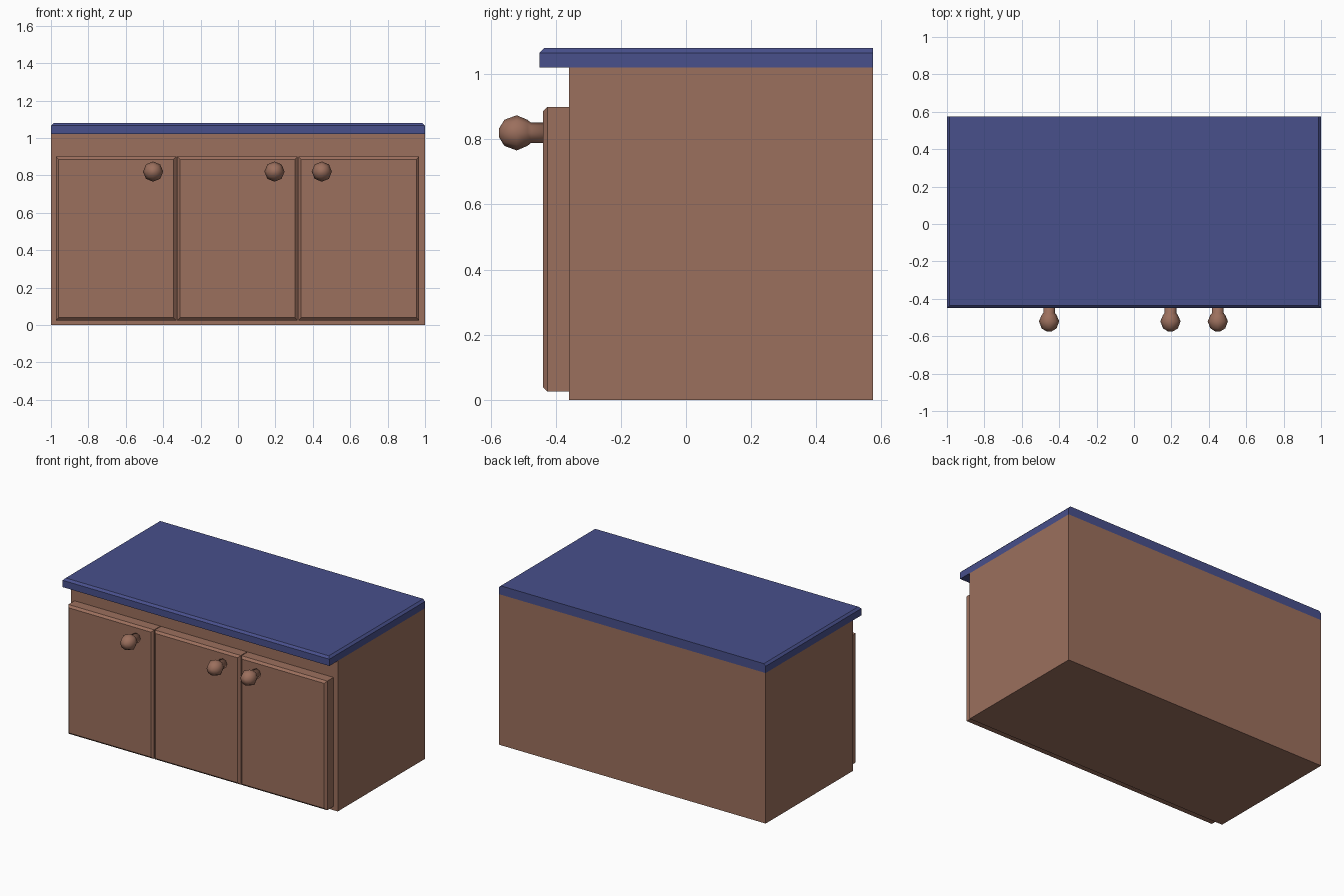
import bpy, bmesh, math

if "Cube" in bpy.data.objects:
    bpy.data.objects.remove(bpy.data.objects["Cube"])


def material(name, color):
    m = bpy.data.materials.new(name)
    m.diffuse_color = (*color, 1)
    m.use_nodes = True
    m.node_tree.nodes["Principled BSDF"].inputs["Base Color"].default_value = m.diffuse_color
    return m


wood = material("wood", (0.33, 0.16, 0.11))
blue = material("blue_top", (0.065, 0.08, 0.26))


def add_object(name, bm, mat):
    bmesh.ops.recalc_face_normals(bm, faces=bm.faces[:])
    mesh = bpy.data.meshes.new(name)
    bm.to_mesh(mesh)
    bm.free()
    mesh.materials.append(mat)
    ob = bpy.data.objects.new(name, mesh)
    bpy.context.collection.objects.link(ob)
    return ob


def box(name, lo, hi, mat, bevel=0, pick=None):
    """Box between two corners; edges accepted by pick are chamfered."""
    bm = bmesh.new()
    bmesh.ops.create_cube(bm, size=1)
    for v in bm.verts:
        v.co = [lo[i] + (v.co[i] + 0.5) * (hi[i] - lo[i]) for i in range(3)]
    if bevel:
        edges = [e for e in bm.edges if pick((e.verts[0].co + e.verts[1].co) / 2)]
        bmesh.ops.bevel(bm, geom=edges, offset=bevel, segments=1, affect='EDGES')
    return add_object(name, bm, mat)


def knob(name, x, z):
    """Eight-sided turned knob, pointing to the front."""
    profile = [(-0.43, 0.031), (-0.476, 0.031), (-0.487, 0.040), (-0.52, 0.054),
               (-0.558, 0.040), (-0.575, 0.012)]
    bm = bmesh.new()
    rings = [[bm.verts.new((x + r * math.cos(k * math.pi / 4), y,
                            z + r * math.sin(k * math.pi / 4))) for k in range(8)]
             for y, r in profile]
    for a, b in zip(rings, rings[1:]):
        for k in range(8):
            n = (k + 1) % 8
            bm.faces.new((a[k], a[n], b[n], b[k]))
    bm.faces.new(rings[0])
    bm.faces.new(rings[-1])
    for f in bm.faces:
        f.smooth = True
    add_object(name, bm, wood)


# Cabinet body
box("cabinet_body", (-1, -0.36, 0), (1, 0.575, 1.02), wood)

# Countertop, chamfered along the top front and side edges
box("countertop", (-1, -0.45, 1.02), (1, 0.575, 1.08), blue, 0.014,
    lambda c: c.z > 1.07 and c.y < 0.5)

# Three doors with chamfered fronts; the right one is mirrored
for i, side in enumerate((1, 1, -1)):
    cx = -0.652 + 0.649 * i
    box(f"door_{i + 1}", (cx - 0.322, -0.44, 0.025), (cx + 0.322, -0.36, 0.90),
        wood, 0.014, lambda c: c.y < -0.43)
    knob(f"knob_{i + 1}", cx + side * 0.198, 0.82)
